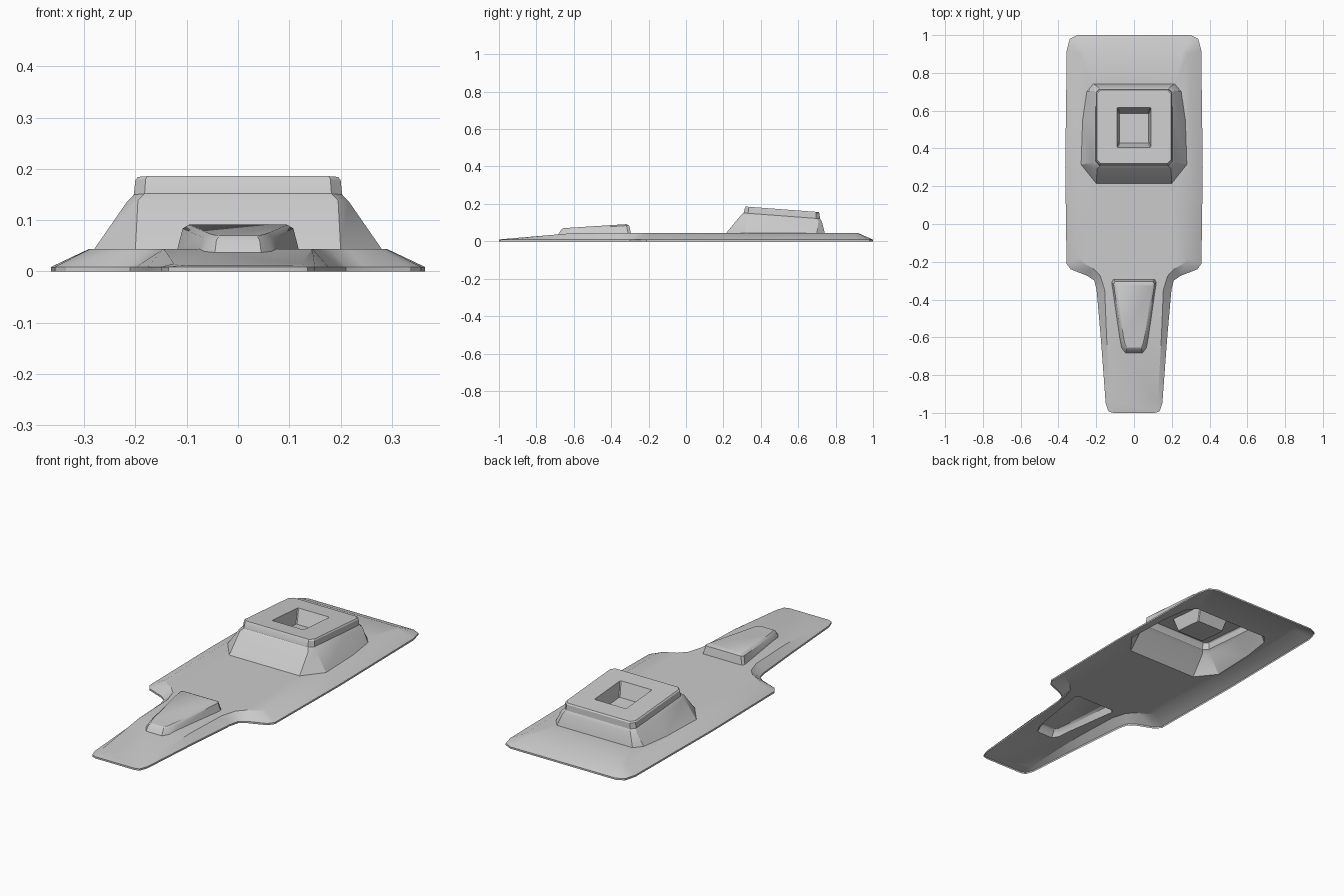
import bpy, bmesh

if "Cube" in bpy.data.objects:
    bpy.data.objects.remove(bpy.data.objects["Cube"])


def surf(y):
    # plate top height: flat, then falling toward the tip of the tongue
    return 0.044 if y >= -0.6 else 0.044 + (y + 0.6) * 0.034 / 0.4


def ring(half, zf):
    # mirror half an outline (front to back) into a closed counter-clockwise loop
    pts = half + [(-x, y) for x, y in reversed(half)]
    return [(x, y, zf(y)) for x, y in pts]


def loft(bm, rings, cap=False):
    loops = [[bm.verts.new(p) for p in r] for r in rings]
    n = len(loops[0])
    for a, b in zip(loops, loops[1:]):
        for i in range(n):
            j = (i + 1) % n
            bm.faces.new((a[i], a[j], b[j], b[i]))
    if cap:
        bm.faces.new(loops[-1])


def finish(bm, name):
    bmesh.ops.remove_doubles(bm, verts=bm.verts, dist=1e-4)
    me = bpy.data.meshes.new(name)
    bm.to_mesh(me)
    bm.free()
    ob = bpy.data.objects.new(name, me)
    bpy.context.collection.objects.link(ob)
    bpy.ops.object.select_all(action='DESELECT')
    ob.select_set(True)
    bpy.context.view_layer.objects.active = ob
    bpy.ops.object.shade_smooth_by_angle(angle=0.5)


def level(z, slope=0.0, y0=0.0):
    return lambda y: z + slope * (y - y0)


# outlines, right half, front to back
rim = [(.11, -1), (.135, -.992), (.15, -.95), (.176, -.6), (.198, -.35), (.21, -.3),
       (.245, -.275), (.335, -.24), (.357, -.21), (.364, .3), (.356, .92), (.34, .98), (.3, 1)]
deck = [(.10, -.985), (.115, -.98), (.125, -.94), (.145, -.6), (.155, -.35), (.178, -.275),
        (.215, -.235), (.275, -.205), (.288, -.18), (.29, .3), (.285, .9), (.275, .915), (.26, .92)]
block_base = [(.2, .215), (.28, .315), (.272, .55), (.25, .7), (.215, .742)]
lug_base = [(.045, -.683), (.066, -.655), (.076, -.6), (.118, -.31), (.11, -.295)]

# hollow base plate: rim, sloped border, deck with openings under both raised parts
bm = bmesh.new()
for half in (deck, block_base, lug_base):
    vs = [bm.verts.new(p) for p in ring(half, level(0))]
    for i, v in enumerate(vs):
        bm.edges.new((v, vs[(i + 1) % len(vs)]))
bmesh.ops.triangle_fill(bm, use_beauty=True, edges=bm.edges[:], normal=(0, 0, 1))
bmesh.ops.bisect_plane(bm, geom=bm.verts[:] + bm.edges[:] + bm.faces[:], dist=1e-4,
                       plane_co=(0, -.6, 0), plane_no=(0, 1, 0))
for f in bm.faces:
    f.normal_update()
    if f.normal.z < 0:
        f.normal_flip()
for v in bm.verts:
    v.co.z = surf(v.co.y)
loft(bm, [ring(rim, level(0)), ring(rim, level(.009)), ring(deck, surf)])
finish(bm, "base_plate")

# slanted block with a square pocket in its top
S = -0.075
bm = bmesh.new()
loft(bm, [
    ring(block_base, surf),
    ring([(.195, .293), (.216, .325), (.216, .55), (.214, .708), (.192, .726)], level(.137, S, .315)),
    ring([(.182, .308), (.203, .332), (.203, .55), (.202, .696), (.182, .716)], level(.151, S, .315)),
    ring([(.18, .315), (.2, .335), (.2, .55), (.2, .695), (.18, .714)], level(.18, S, .315)),
    ring([(.177, .32), (.195, .338), (.195, .55), (.195, .69), (.177, .709)], level(.186, S, .315)),
    ring([(.086, .405), (.09, .41), (.09, .51), (.09, .612), (.086, .616)], level(.186, S, .315)),
    ring([(.074, .43), (.078, .434), (.078, .51), (.078, .582), (.074, .586)], level(.115, S, .315)),
], cap=True)
finish(bm, "socket_block")

# tapered lug on the tongue
bm = bmesh.new()
T = 0.064
loft(bm, [
    ring(lug_base, surf),
    ring([(.042, -.668), (.057, -.643), (.067, -.595), (.108, -.318), (.1, -.304)], level(.083, T, -.33)),
    ring([(.036, -.655), (.048, -.635), (.057, -.59), (.096, -.33), (.089, -.318)], level(.091, T, -.33)),
], cap=True)
finish(bm, "tongue_lug")
